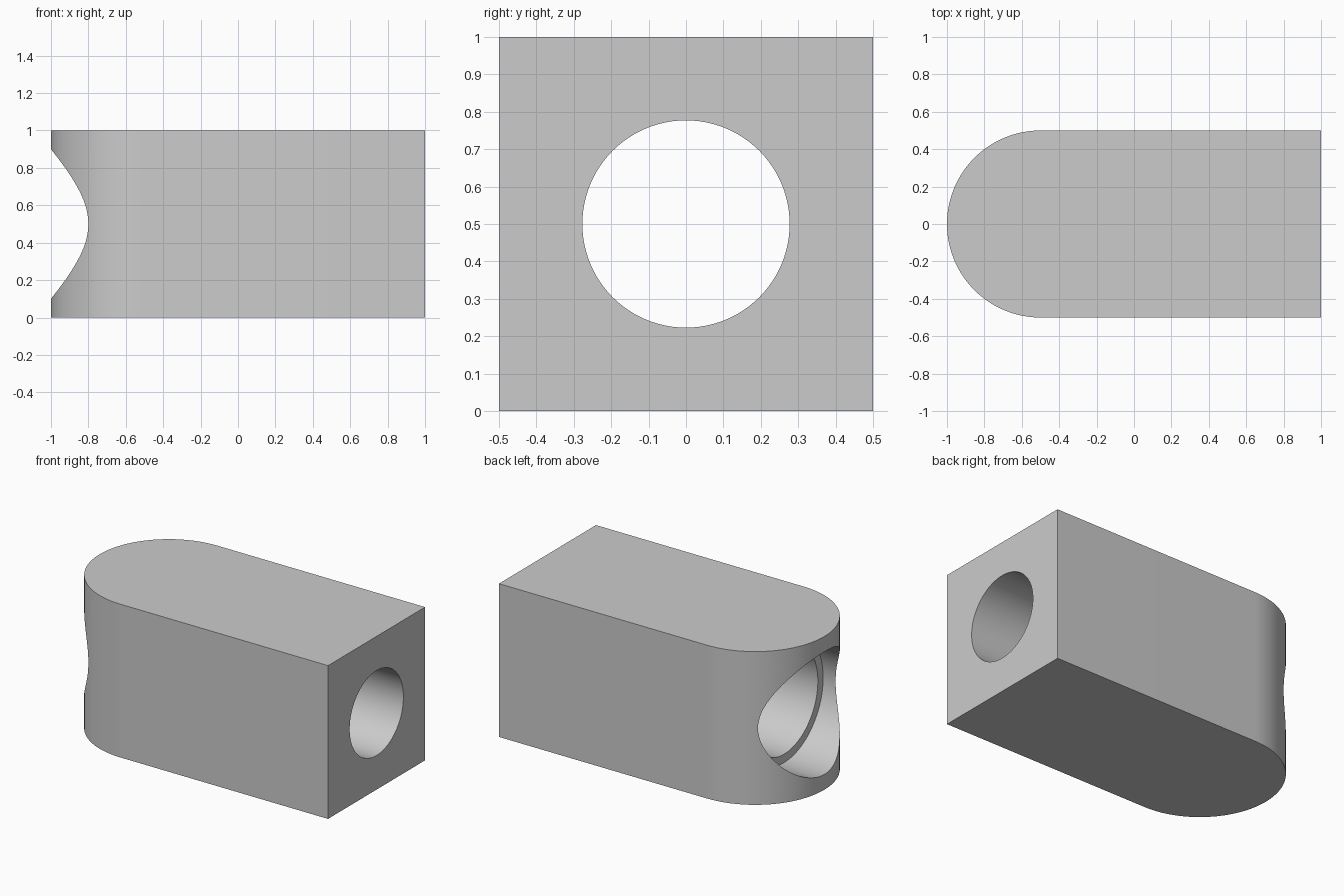
import bpy, bmesh, math

cube = bpy.data.objects.get("Cube")
if cube:
    bpy.data.objects.remove(cube, do_unlink=True)

# Plain grey material
grey = bpy.data.materials.new("plain_grey")
grey.use_nodes = True
colour = (0.6, 0.6, 0.6, 1.0)
grey.diffuse_color = colour
grey.node_tree.nodes["Principled BSDF"].inputs["Base Color"].default_value = colour


def add_object(name, bm):
    bmesh.ops.recalc_face_normals(bm, faces=bm.faces)
    mesh = bpy.data.meshes.new(name)
    bm.to_mesh(mesh)
    bm.free()
    mesh.materials.append(grey)
    obj = bpy.data.objects.new(name, mesh)
    bpy.context.collection.objects.link(obj)
    return obj


# Block: square at +x, half-round at -x, extruded upwards
ARC = 48
outline = [(1, -0.5), (1, 0.5)]
for i in range(ARC + 1):
    a = math.pi / 2 + math.pi * i / ARC
    outline.append((-0.5 + 0.5 * math.cos(a), 0.5 * math.sin(a)))
bm = bmesh.new()
base = bm.faces.new([bm.verts.new((x, y, 0)) for x, y in outline])
top = bmesh.ops.extrude_face_region(bm, geom=[base])["geom"]
bmesh.ops.translate(bm, vec=(0, 0, 1),
                    verts=[v for v in top if isinstance(v, bmesh.types.BMVert)])
block = add_object("bored_block", bm)

# Stepped bore along x: (x, radius) profile turned into a closed solid
SIDES = 96
profile = [(-1.2, 0.4), (-0.71, 0.4), (-0.71, 0.345),
           (0.2, 0.345), (0.2, 0.277), (1.2, 0.277)]
bm = bmesh.new()
rings = []
for x, r in profile:
    rings.append([bm.verts.new((x, r * math.cos(math.tau * i / SIDES),
                                0.5 + r * math.sin(math.tau * i / SIDES)))
                  for i in range(SIDES)])
for a, b in zip(rings, rings[1:]):
    for i in range(SIDES):
        j = (i + 1) % SIDES
        bm.faces.new((a[i], a[j], b[j], b[i]))
bm.faces.new(rings[0])
bm.faces.new(rings[-1])
cutter = add_object("bore_cutter", bm)
cutter.hide_render = True

# Cut the bore, then discard the cutter
cut = block.modifiers.new("bore", "BOOLEAN")
cut.operation = "DIFFERENCE"
cut.solver = "EXACT"
cut.object = cutter
bpy.ops.object.select_all(action="DESELECT")
bpy.context.view_layer.objects.active = block
block.select_set(True)
bpy.ops.object.modifier_apply(modifier=cut.name)
bpy.data.objects.remove(cutter, do_unlink=True)

# Smooth the curved walls, keep the rims sharp
bpy.ops.object.shade_smooth_by_angle(angle=math.radians(30))
